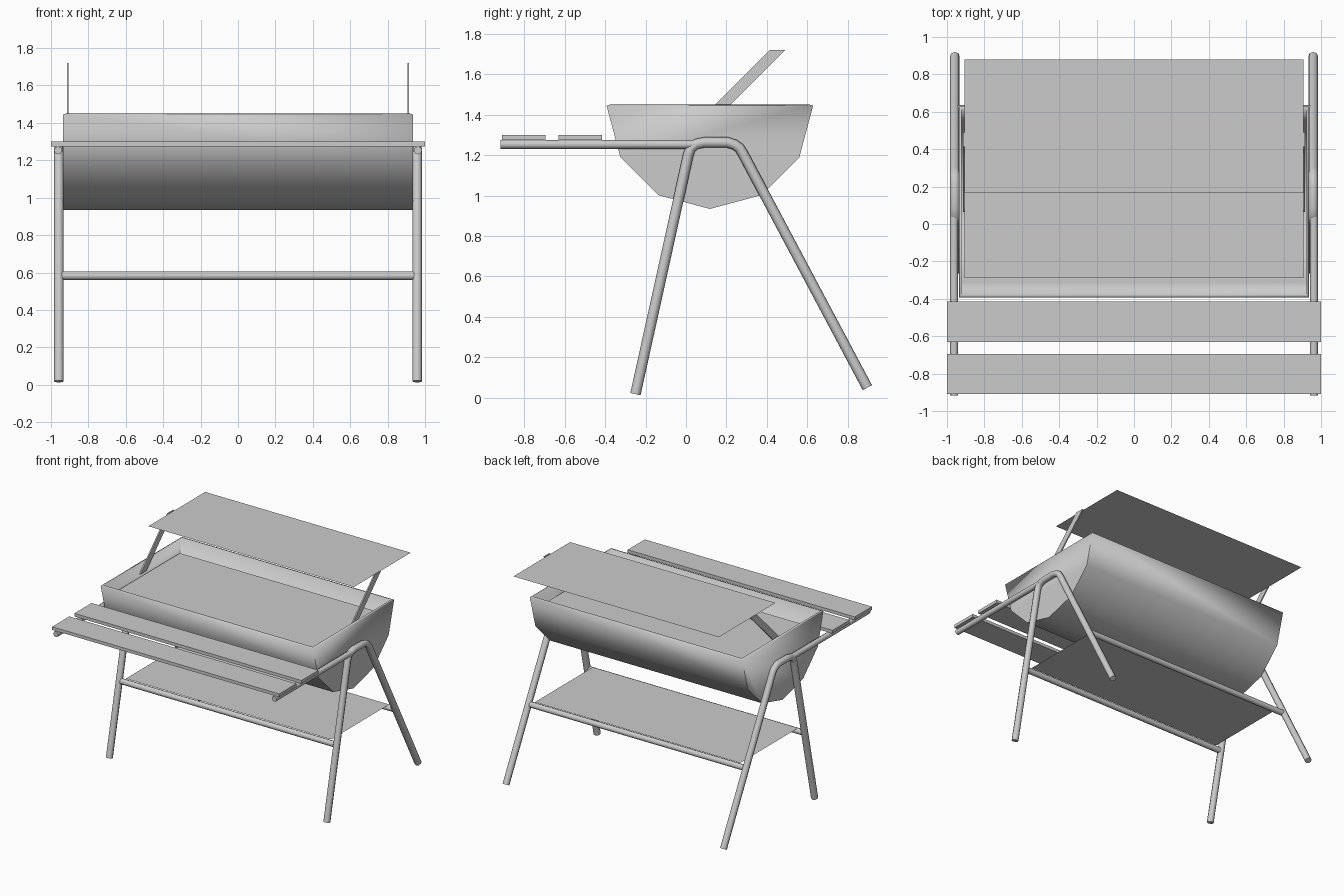
import bpy, bmesh
from math import radians, sin, cos, pi

old = bpy.data.objects.get("Cube")
if old:
    bpy.data.objects.remove(old, do_unlink=True)

GREY = (0.6, 0.6, 0.6, 1)
steel = bpy.data.materials.new("grey steel")
steel.use_nodes = True
steel.diffuse_color = GREY
steel.node_tree.nodes["Principled BSDF"].inputs["Base Color"].default_value = GREY


def finish(obj, angle=None):
    """Assign the material and optionally smooth the shading."""
    obj.data.materials.clear()
    obj.data.materials.append(steel)
    if angle:
        bpy.ops.object.select_all(action="DESELECT")
        obj.select_set(True)
        bpy.context.view_layer.objects.active = obj
        bpy.ops.object.shade_smooth_by_angle(angle=radians(angle))
    return obj


def mesh_object(name, bm):
    bmesh.ops.recalc_face_normals(bm, faces=bm.faces)
    mesh = bpy.data.meshes.new(name)
    bm.to_mesh(mesh)
    bm.free()
    obj = bpy.data.objects.new(name, mesh)
    bpy.context.collection.objects.link(obj)
    return obj


def prism(name, profile, x0, x1, open_top=False):
    """Extrude a (y, z) outline along x, optionally leaving its top open."""
    bm = bmesh.new()
    ends = [[bm.verts.new((x, y, z)) for y, z in profile] for x in (x0, x1)]
    for end in ends:
        bm.faces.new(end)
    n = len(profile)
    for i in range(n - 1 if open_top else n):
        j = (i + 1) % n
        bm.faces.new((ends[0][i], ends[0][j], ends[1][j], ends[1][i]))
    return mesh_object(name, bm)


def sheet(name, half_x, y0, y1, z):
    bm = bmesh.new()
    bm.faces.new([bm.verts.new(p) for p in (
        (-half_x, y0, z), (half_x, y0, z), (half_x, y1, z), (-half_x, y1, z))])
    obj = mesh_object(name, bm)
    if obj.data.polygons[0].normal.z < 0:
        obj.data.flip_normals()
    return finish(obj)


def tube(name, points, radius):
    """Eight-sided capped tube along a path."""
    curve = bpy.data.curves.new(name, "CURVE")
    curve.dimensions = "3D"
    curve.bevel_depth = radius
    curve.bevel_resolution = 2
    curve.use_fill_caps = True
    spline = curve.splines.new("POLY")
    spline.points.add(len(points) - 1)
    for point, co in zip(spline.points, points):
        point.co = (*co, 1)
    obj = bpy.data.objects.new(name, curve)
    bpy.context.collection.objects.link(obj)
    bpy.ops.object.select_all(action="DESELECT")
    obj.select_set(True)
    bpy.context.view_layer.objects.active = obj
    bpy.ops.object.convert(target="MESH")
    return finish(bpy.context.view_layer.objects.active, 50)


# Trough: half of a twelve-sided drum, open at the top, with thin walls
MID, RIM, RADIUS = 0.118, 1.445, 0.511
half_drum = [(MID - RADIUS * cos(i * pi / 6), RIM - RADIUS * sin(i * pi / 6))
             for i in range(7)]
trough = prism("trough", half_drum, -0.935, 0.935, open_top=True)
# Normals must point outwards so that the walls thicken inwards
if min(trough.data.polygons, key=lambda p: p.center.x).normal.x > 0:
    trough.data.flip_normals()
wall = trough.modifiers.new("wall", "SOLIDIFY")
wall.thickness = 0.015
wall.offset = -1
wall.use_even_offset = True
finish(trough, 35)

# Thin sheets: cooking grate, raised warming plate, lower shelf
sheet("cooking_grate", 0.905, -0.29, 0.56, 1.35)
sheet("raised_plate", 0.905, 0.165, 0.88, 1.715)
sheet("lower_shelf", 0.905, -0.12, 0.61, 0.61)

# Front table boards
for name, y in (("front_board", -0.91), ("back_board", -0.63)):
    outline = [(y, 1.275), (y + 0.215, 1.275), (y + 0.215, 1.3), (y, 1.3)]
    finish(prism(name, outline, -1, 1))

# Bent legs, table arms and slanted plate struts on both sides
leg_path = [(-0.25, 0.018), (0.012, 1.205), (0.024, 1.235), (0.05, 1.255),
            (0.09, 1.263), (0.205, 1.263), (0.24, 1.252), (0.265, 1.235),
            (0.283, 1.205), (0.897, 0.05)]
strut = [(0.065, 1.37), (0.14, 1.37), (0.49, 1.72), (0.415, 1.72)]
for side, s in (("left", 1), ("right", -1)):
    tube(side + "_legs", [(s * 0.958, y, z) for y, z in leg_path], 0.026)
    tube(side + "_table_arm", [(s * 0.962, -0.918, 1.253), (s * 0.962, 0.05, 1.253)], 0.022)
    finish(prism(side + "_strut", strut, s * 0.905, s * 0.915))

# Crossbars under the shelf
for name, y in (("front_crossbar", -0.125), ("back_crossbar", 0.612)):
    tube(name, [(-0.94, y, 0.583), (0.94, y, 0.583)], 0.023)
